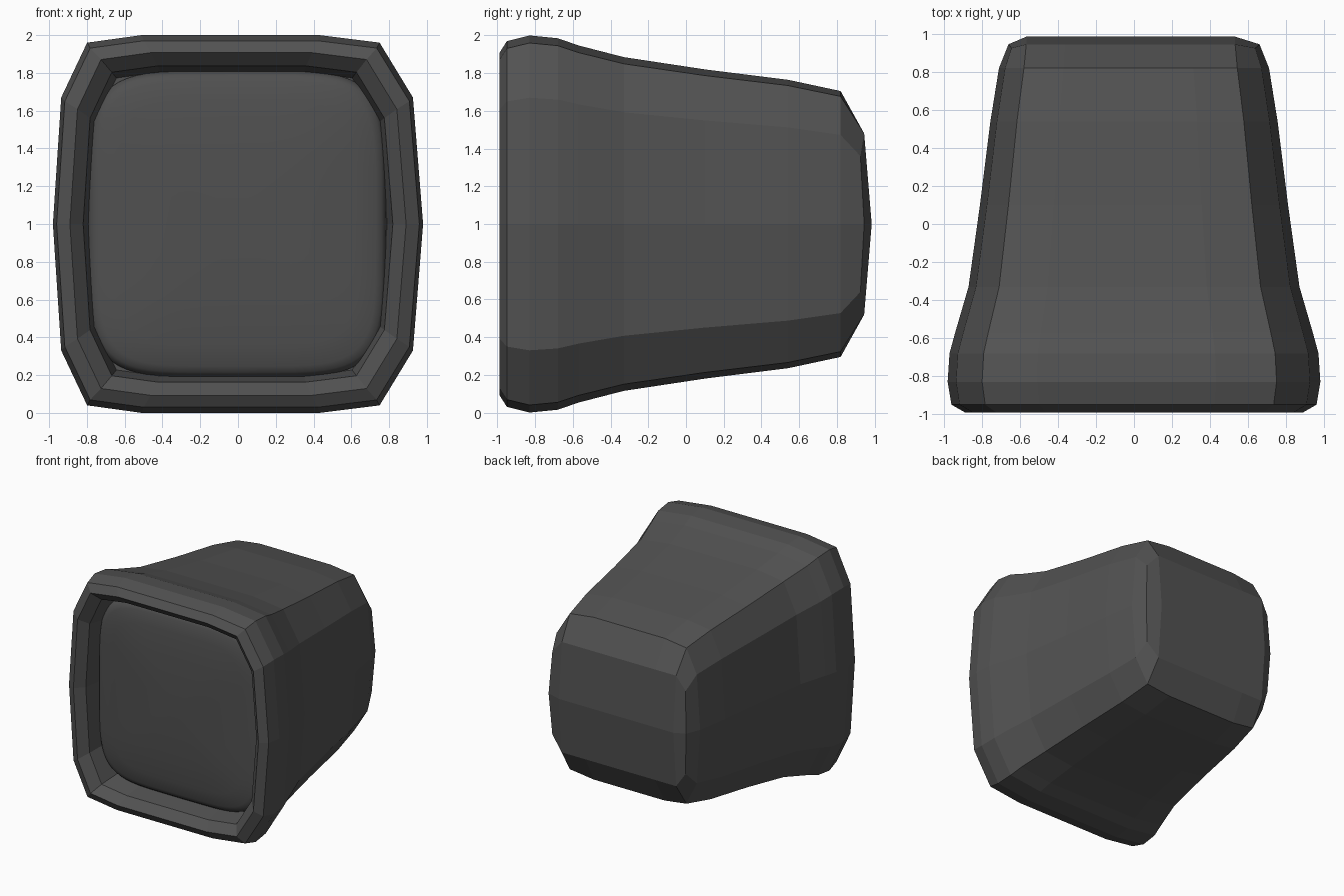
import bpy, bmesh, math

cube = bpy.data.objects.get("Cube")
if cube:
    bpy.data.objects.remove(cube, do_unlink=True)


def material(name, value):
    mat = bpy.data.materials.new(name)
    mat.use_nodes = True
    colour = (value, value, value, 1)
    mat.diffuse_color = colour
    mat.node_tree.nodes["Principled BSDF"].inputs["Base Color"].default_value = colour
    return mat


def finish(name, bm, mat, smooth=False):
    bmesh.ops.recalc_face_normals(bm, faces=bm.faces)
    mesh = bpy.data.meshes.new(name)
    bm.to_mesh(mesh)
    bm.free()
    mesh.materials.append(mat)
    for p in mesh.polygons:
        p.use_smooth = smooth
    obj = bpy.data.objects.new(name, mesh)
    bpy.context.collection.objects.link(obj)
    return obj


def bridge(bm, a, b):
    n = len(a)
    for i in range(n):
        j = (i + 1) % n
        bm.faces.new((a[i], a[j], b[j], b[i]))


casing_grey = material("casing grey", 0.085)
screen_grey = material("screen grey", 0.08)

# Casing cross-section: upper half clockwise, lower half mirrored
upper = [(-0.52, 1), (0.44, 1), (0.765, 0.96), (0.945, 0.67), (1, 0)]
lower = [(x, -z) for x, z in reversed(upper[:4])]
left = [(-0.815, -0.96), (-0.955, -0.67), (-1, 0), (-0.955, 0.67), (-0.815, 0.96)]
section = upper + lower + left

# Stations from inside the opening, round the rim and along to the back
stations = [(-0.74, 0.79, 0.805), (-0.92, 0.82, 0.837), (-0.99, 0.89, 0.907),
            (-0.95, 0.96, 0.97), (-0.83, 0.98, 1.0), (-0.68, 0.97, 0.985),
            (-0.57, 0.94, 0.947), (-0.33, 0.87, 0.885), (0.1, 0.81, 0.82),
            (0.54, 0.755, 0.765), (0.82, 0.71, 0.705)]

bm = bmesh.new()
rings = [[bm.verts.new((x * sx, y, 1 + z * sz)) for x, z in section]
         for y, sx, sz in stations]
for a, b in zip(rings, rings[1:]):
    bridge(bm, a, b)
bm.faces.new(rings[0])

# Bevelled edge round the back
back = []
for x, z in section:
    if abs(z) > 0.9:
        p = (x * 0.695, 0.945, 1 + math.copysign(0.48, z))
    elif abs(z) > 0.5:
        p = (x * 0.675, 0.925, 1 + math.copysign(0.36, z))
    else:
        p = (x * 0.66, 0.945, 1)
    back.append(bm.verts.new(p))
bridge(bm, rings[-1], back)

# Back panel, bulging along its middle row
top = [back[i] for i in (13, 0, 1, 2)]
bottom = [back[i] for i in (9, 8, 7, 6)]
middle = [bm.verts.new((v.co.x, 0.985, 1)) for v in top]
for i in range(3):
    bm.faces.new((top[i], top[i + 1], middle[i + 1], middle[i]))
    bm.faces.new((middle[i], middle[i + 1], bottom[i + 1], bottom[i]))
bm.faces.new((back[2], back[3], back[4], middle[3]))
bm.faces.new((middle[3], back[4], back[5], back[6]))
bm.faces.new((middle[0], back[11], back[12], back[13]))
bm.faces.new((back[9], back[10], back[11], middle[0]))
finish("casing", bm, casing_grey)


# Screen: a smooth cushion with rounded corners, set inside the rim
def superellipse(t, power=5):
    c, s = math.cos(t), math.sin(t)
    return (math.copysign(abs(c) ** (2 / power), c),
            math.copysign(abs(s) ** (2 / power), s))


bm = bmesh.new()
outline = [superellipse(2 * math.pi * i / 64) for i in range(64)]
cushion = [(1.0, -0.75), (0.99, -0.78), (0.97, -0.8), (0.93, -0.815),
           (0.8, -0.832), (0.55, -0.847), (0.28, -0.855)]
rings = [[bm.verts.new((x * 0.79 * s - 0.005, y, 1 + z * 0.81 * s)) for x, z in outline]
         for s, y in cushion]
for a, b in zip(rings, rings[1:]):
    bridge(bm, a, b)
centre = bm.verts.new((-0.005, -0.858, 1))
for i, v in enumerate(rings[-1]):
    bm.faces.new((v, rings[-1][(i + 1) % 64], centre))
screen = finish("screen", bm, screen_grey, smooth=True)
# Face the open surface forwards
if screen.data.polygons[-1].normal.y > 0:
    screen.data.flip_normals()
